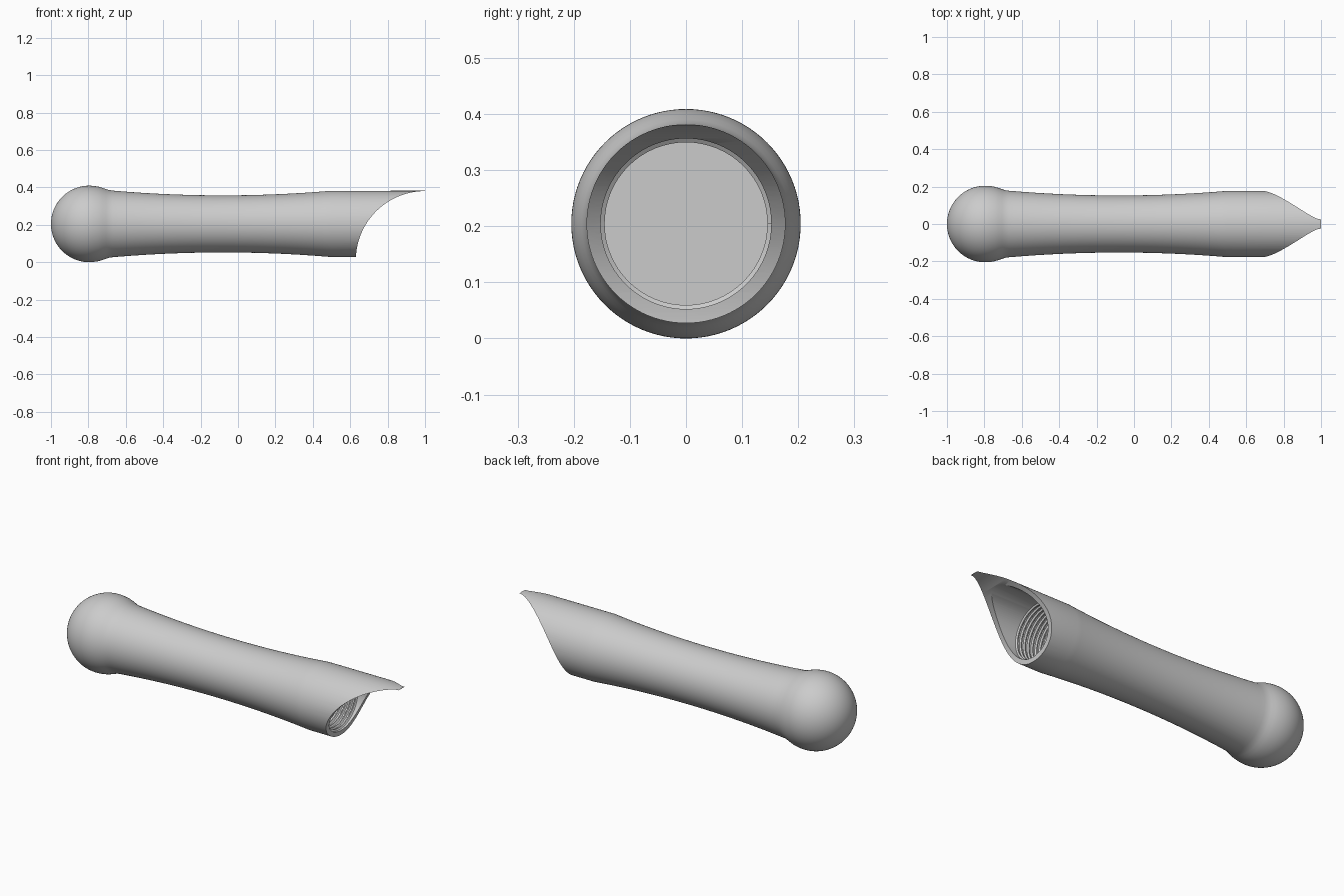
import bpy, bmesh, math

if "Cube" in bpy.data.objects:
    bpy.data.objects.remove(bpy.data.objects["Cube"], do_unlink=True)

AXIS_Z = 0.2045
SEGMENTS = 96
BORE_R, CREST_R = 0.152, 0.145
FLOOR_X, THREAD_END = 0.2, 0.61

grey = bpy.data.materials.new("plain_grey")
grey.use_nodes = True
colour = (0.6, 0.6, 0.6, 1)
grey.diffuse_color = colour
grey.node_tree.nodes["Principled BSDF"].inputs["Base Color"].default_value = colour


def polar(x, r, angle):
    return (x, r * math.cos(angle), AXIS_Z + r * math.sin(angle))


def make_object(name, bm):
    bmesh.ops.recalc_face_normals(bm, faces=bm.faces[:])
    mesh = bpy.data.meshes.new(name)
    bm.to_mesh(mesh)
    bm.free()
    mesh.materials.append(grey)
    obj = bpy.data.objects.new(name, mesh)
    bpy.context.collection.objects.link(obj)
    return obj


def select_only(obj):
    bpy.ops.object.select_all(action="DESELECT")
    obj.select_set(True)
    bpy.context.view_layer.objects.active = obj


def lathe(name, profile):
    """Revolve (x, radius) points about the long axis, closing both poles."""
    bm = bmesh.new()
    rings = [[bm.verts.new(polar(x, r, 2 * math.pi * i / SEGMENTS))
              for i in range(SEGMENTS)] for x, r in profile]
    for a, b in zip(rings, rings[1:]):
        for i in range(SEGMENTS):
            j = (i + 1) % SEGMENTS
            bm.faces.new((a[i], a[j], b[j], b[i]))
    bm.faces.new(rings[0])
    bm.faces.new(rings[-1])
    return make_object(name, bm)


# Outer profile: ball end, blended neck, waisted grip, straight mouth
BALL_R, BALL_X = 0.2045, -0.7955
profile = []
for i in range(1, 33):
    t = math.radians(98) * i / 32
    profile.append((BALL_X - BALL_R * math.cos(t), BALL_R * math.sin(t)))
profile += [(-0.745, 0.199), (-0.725, 0.193), (-0.705, 0.186),
            (-0.69, 0.181), (-0.67, 0.178)]
for i in range(1, 41):
    x = -0.67 + 1.17 * i / 40
    profile.append((x, 0.1525 + 0.0735 * (x + 0.08) ** 2))
profile += [(1.0, 0.1773), (1.0, BORE_R), (FLOOR_X, BORE_R)]
handle = lathe("handle_body", profile)

# Round scoop across the mouth leaves a pointed upper lip
bpy.ops.mesh.primitive_cylinder_add(vertices=192, radius=0.37, depth=1,
                                    location=(1.0, 0, 0.01),
                                    rotation=(math.pi / 2, 0, 0))
cutter = bpy.context.object
cutter.name = "mouth_cutter"
cutter.hide_render = True
cutter.data.materials.append(grey)
select_only(handle)
cut = handle.modifiers.new("mouth_cut", "BOOLEAN")
cut.operation = "DIFFERENCE"
cut.solver = "EXACT"
cut.object = cutter
bpy.ops.object.modifier_apply(modifier=cut.name)
bpy.data.objects.remove(cutter, do_unlink=True)

# Helical thread ridge inside the bore
PITCH = 0.024
turns = int((THREAD_END - FLOOR_X) / PITCH)
section = [(-0.009, BORE_R + 0.001), (-0.003, CREST_R),
           (0.003, CREST_R), (0.009, BORE_R + 0.001)]
bm = bmesh.new()
steps = turns * 64
rows = []
for s in range(steps + 1):
    angle = 2 * math.pi * s / 64
    x = FLOOR_X + 0.01 + PITCH * s / 64
    rows.append([bm.verts.new(polar(x + dx, r, angle)) for dx, r in section])
for a, b in zip(rows, rows[1:]):
    for k in range(4):
        n = (k + 1) % 4
        bm.faces.new((a[k], a[n], b[n], b[k]))
bm.faces.new(rows[0])
bm.faces.new(rows[-1])
thread = make_object("inner_thread", bm)

for obj in (handle, thread):
    select_only(obj)
    bpy.ops.object.shade_smooth_by_angle(angle=math.radians(30))
